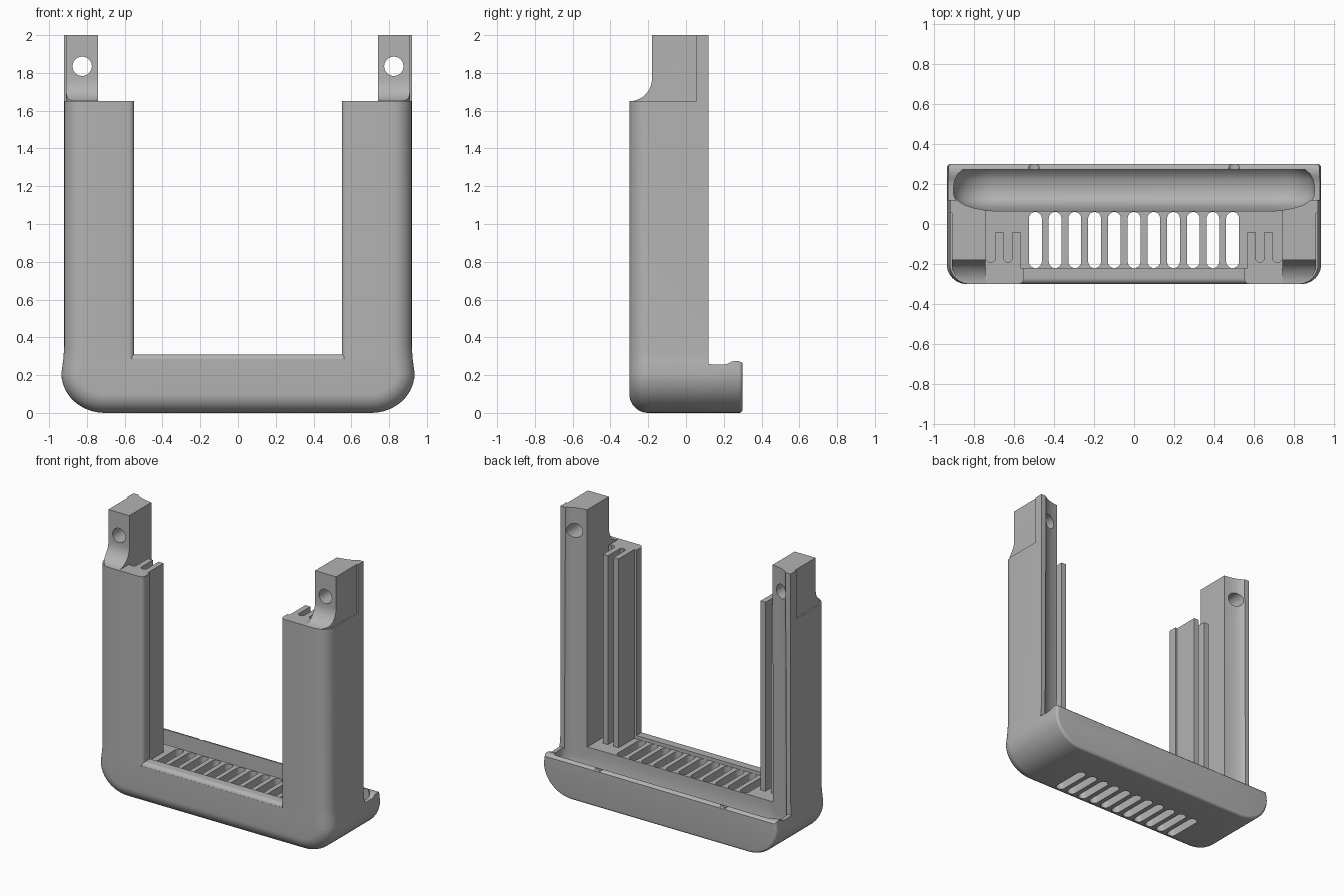
import bpy, bmesh
from math import sin, cos, pi, radians
from mathutils import Vector

if "Cube" in bpy.data.objects:
    bpy.data.objects.remove(bpy.data.objects["Cube"])

grey = bpy.data.materials.new("plain grey")
grey.use_nodes = True
grey.diffuse_color = (0.45, 0.45, 0.45, 1)
grey.node_tree.nodes["Principled BSDF"].inputs["Base Color"].default_value = grey.diffuse_color


def loft(name, rings):
    """Skin a list of equal-length point rings and cap both ends."""
    bm = bmesh.new()
    rows = [[bm.verts.new(p) for p in ring] for ring in rings]
    n = len(rows[0])
    for a, b in zip(rows, rows[1:]):
        for i in range(n):
            j = (i + 1) % n
            bm.faces.new((a[i], a[j], b[j], b[i]))
    bm.faces.new(rows[0])
    bm.faces.new(rows[-1])
    bmesh.ops.recalc_face_normals(bm, faces=bm.faces)
    mesh = bpy.data.meshes.new(name)
    bm.to_mesh(mesh)
    bm.free()
    mesh.materials.append(grey)
    obj = bpy.data.objects.new(name, mesh)
    bpy.context.collection.objects.link(obj)
    return obj


def arc(cx, cy, r, start, end, steps=10):
    angles = [radians(start + (end - start) * i / steps) for i in range(steps + 1)]
    return [(cx + r * cos(a), cy + r * sin(a)) for a in angles]


def prism_x(name, pts, x0, x1):
    return loft(name, [[(x, y, z) for y, z in pts] for x in (x0, x1)])


def prism_y(name, pts, y0, y1):
    return loft(name, [[(x, y, z) for x, z in pts] for y in (y0, y1)])


def prism_z(name, pts, z0, z1):
    return loft(name, [[(x, y, z) for x, y in pts] for z in (z0, z1)])


def cut(obj, cutter, keep=False):
    bpy.context.view_layer.objects.active = obj
    mod = obj.modifiers.new("cut", "BOOLEAN")
    mod.operation = "DIFFERENCE"
    mod.solver = "EXACT"
    mod.object = cutter
    bpy.ops.object.modifier_apply(modifier=mod.name)
    if not keep:
        bpy.data.objects.remove(cutter)


def tub_ring(y, d, top):
    """Upright cross-section of the base, shrunk inwards by d."""
    rx, rz = max(0.23 - d, 0.03), max(0.21 - d, 0.03)
    half = [(0.925 - d, top)]
    for i in range(13):
        a = i / 12 * pi / 2
        half.append((0.935 - d - rx + rx * cos(a), d + rz - rz * sin(a)))
    return [(x, y, z) for x, z in half] + [(-x, y, z) for x, z in reversed(half)]


# Cavity for the held slab: shapes the trough and the backs of the columns
hollow = [(0.065, 0.235), (0.07, 0.18), (0.08, 0.125), (0.095, 0.08), (0.115, 0.05),
          (0.14, 0.035), (0.18, 0.033), (0.22, 0.04), (0.25, 0.055), (0.272, 0.08)]
cavity = loft("cavity_cutter", [tub_ring(y, d, 2.3) for y, d in hollow])
cavity.hide_render = True

# Base: rounded tub with softened front and rear edges
rings = []
for i in range(11):
    t = i / 10 * pi / 2
    rings.append(tub_ring(-0.2 - 0.1 * cos(t), 0.1 * (1 - sin(t)), 0.285))
for i in range(6):
    t = i / 5 * pi / 2
    rings.append(tub_ring(0.28 + 0.02 * sin(t), 0.02 * (1 - cos(t)), 0.285))
base = loft("base", rings)

# Lowered rear rim, slab trough and ventilation slots
rim = [(0.12, 0.6), (0.12, 0.258), (0.2, 0.255), (0.22, 0.26), (0.24, 0.271),
       (0.26, 0.275), (0.28, 0.274), (0.293, 0.268), (0.31, 0.25), (0.31, 0.6)]
cut(base, prism_x("rim_cutter", rim, -1.2, 1.2))
cut(base, cavity, keep=True)
for i in range(11):
    x = (i - 5) * 0.0985
    slot = arc(x, 0.028, 0.032, 0, 180) + arc(x, -0.188, 0.032, 180, 360)
    cut(base, prism_z("slot_cutter", slot, -0.1, 0.5))
for x in (-0.5, 0.5):
    cut(base, prism_y("notch_cutter", arc(x, 0.292, 0.033, 0, 345, 23), 0.275, 0.4))
parts = [base]

# Front sill between the legs
sill = [(-0.3, 0.2)] + arc(-0.27, 0.28, 0.03, 180, 90, 6) + [(-0.22, 0.31), (-0.22, 0.2)]
parts.append(prism_x("front_sill", sill, -0.56, 0.56))

# Plan of one leg: front plate, outer column and two guide ribs
column_x = 0.742
plan = arc(0.58, -0.27, 0.03, 180, 270, 6) + arc(0.82, -0.2, 0.1, 270, 360)
plan += [(0.92, 0.12), (column_x, 0.12)]
for right, left in ((column_x, 0.692), (0.652, 0.607)):
    plan += [(right, -0.04), (right, -0.175), (right - 0.014, -0.19),
             (left + 0.014, -0.19), (left, -0.175), (left, -0.04)]
plan += [(0.567, -0.04), (0.567, -0.22), (0.55, -0.22)]

lug_plan = [(column_x, -0.3)] + arc(0.81, -0.2, 0.1, 270, 360)
lug_plan += [(0.91, 0.055), (0.92, 0.055), (0.92, 0.12), (column_x, 0.12)]
lug_front = [(-0.4, 2.2), (-0.4, 1.65)] + arc(-0.3, 1.77, 0.12, 270, 360) + [(-0.18, 2.2)]

for side, label in ((1, "left"), (-1, "right")):
    # Leg, flaring slightly where it meets the base
    levels = ((0.25, 0.009), (0.285, 0.005), (0.35, 0), (1.65, 0))
    leg = loft(label + "_leg", [[(side * (x + (flare if x > 0.8 else 0)), y, z)
                                 for x, y in plan] for z, flare in levels])
    cut(leg, cavity, keep=True)

    # Mounting lug with concave front foot and screw hole
    lug = prism_z(label + "_lug", [(side * x, y) for x, y in lug_plan], 1.64, 2.0)
    cut(lug, cavity, keep=True)
    cut(lug, prism_x("foot_cutter", lug_front, side * 0.6, side * 1.1))
    hole = arc(side * 0.825, 1.835, 0.051, 0, 350, 35)
    cut(lug, prism_y("hole_cutter", hole, -0.5, 0.5))
    parts += [leg, lug]

bpy.data.objects.remove(cavity)

# Smooth rounded areas, keep hard edges crisp
bpy.ops.object.select_all(action="DESELECT")
for part in parts:
    part.select_set(True)
bpy.context.view_layer.objects.active = base
bpy.ops.object.shade_smooth_by_angle(angle=radians(30))
